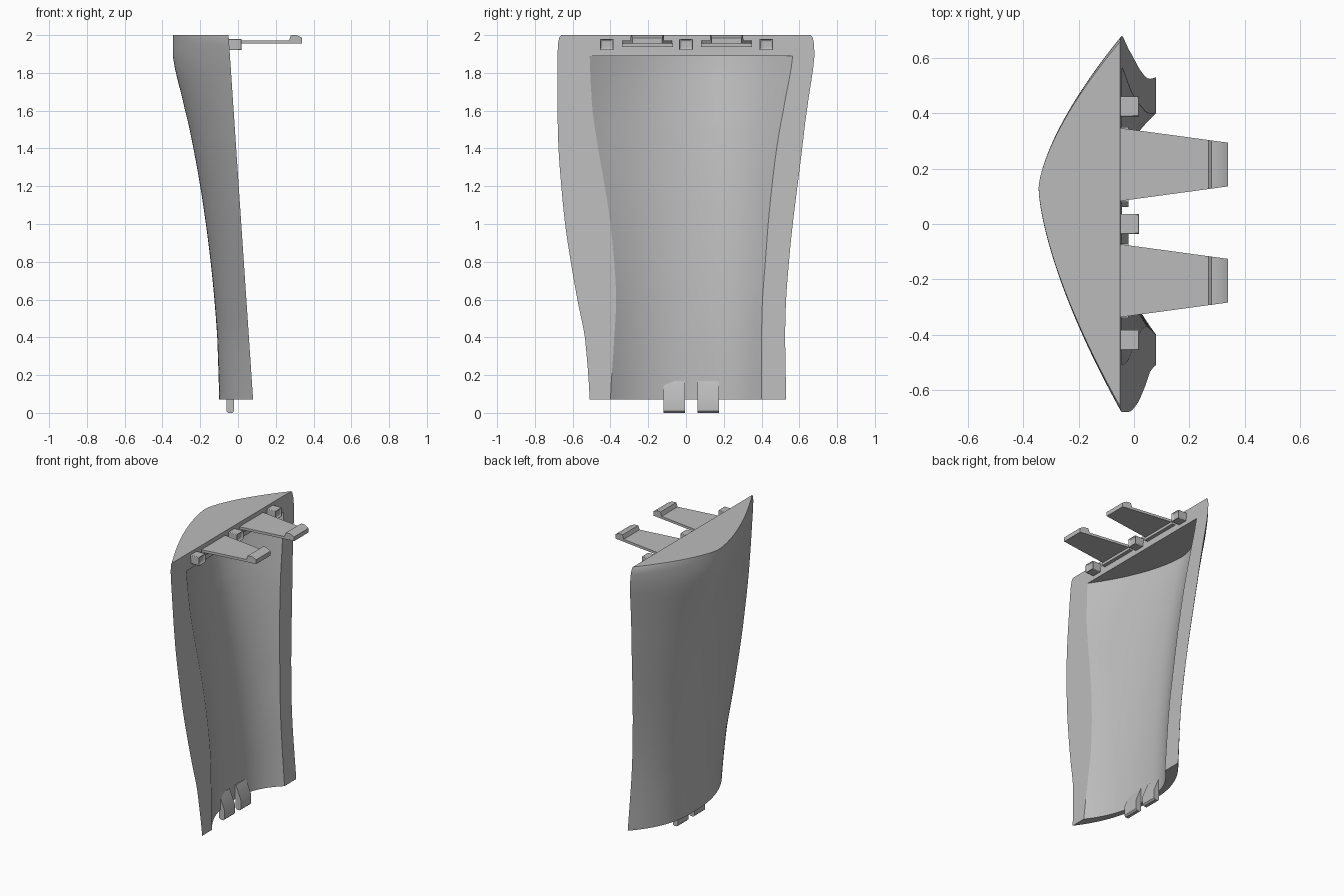
import bpy, bmesh, math

if "Cube" in bpy.data.objects:
    bpy.data.objects.remove(bpy.data.objects["Cube"], do_unlink=True)

GREY = (0.5, 0.5, 0.5, 1)
grey = bpy.data.materials.new("plain grey")
grey.use_nodes = True
grey.diffuse_color = GREY
grey.node_tree.nodes["Principled BSDF"].inputs["Base Color"].default_value = GREY


def finish(bm, name, bevel=0):
    """Turn a bmesh into a shaded object."""
    bmesh.ops.recalc_face_normals(bm, faces=bm.faces)
    mesh = bpy.data.meshes.new(name)
    bm.to_mesh(mesh)
    bm.free()
    mesh.materials.append(grey)
    obj = bpy.data.objects.new(name, mesh)
    bpy.context.collection.objects.link(obj)
    if bevel:
        mod = obj.modifiers.new("soft edges", "BEVEL")
        mod.width, mod.segments = bevel, 2
    bpy.ops.object.select_all(action="DESELECT")
    obj.select_set(True)
    bpy.context.view_layer.objects.active = obj
    bpy.ops.object.shade_smooth_by_angle(angle=math.radians(28))
    return obj


def prism(name, profile, low, high, bevel=0, socket=False):
    """Extrude an (x, z) profile between two y limits given as functions of x."""
    bm = bmesh.new()
    a = [bm.verts.new((x, low(x), z)) for x, z in profile]
    b = [bm.verts.new((x, high(x), z)) for x, z in profile]
    bm.faces.new(a)
    bm.faces.new(b)
    for i in range(len(a)):
        j = (i + 1) % len(a)
        bm.faces.new((a[i], a[j], b[j], b[i]))
    if socket:
        bmesh.ops.recalc_face_normals(bm, faces=bm.faces)
        end = max(bm.faces, key=lambda f: f.calc_center_median().x)
        bmesh.ops.inset_region(bm, faces=[end], thickness=0.015)
        bmesh.ops.translate(bm, verts=end.verts, vec=(-0.012, 0, 0))
    return finish(bm, name, bevel)


def box(x0, x1, z0, z1):
    return [(x0, z0), (x1, z0), (x1, z1), (x0, z1)]


def const(v):
    return lambda x: v


# Shell sections: height, back x, outer edges in y, inner edges in y
SECTIONS = [
    (0.07, -0.10, -0.51, 0.53, -0.40, 0.40),
    (0.40, -0.11, -0.535, 0.525, -0.38, 0.40),
    (0.60, -0.125, -0.575, 0.53, -0.37, 0.405),
    (0.80, -0.145, -0.61, 0.545, -0.38, 0.42),
    (1.00, -0.17, -0.64, 0.565, -0.40, 0.435),
    (1.20, -0.20, -0.66, 0.59, -0.43, 0.455),
    (1.40, -0.236, -0.675, 0.615, -0.465, 0.48),
    (1.60, -0.28, -0.68, 0.64, -0.495, 0.515),
    (1.89, -0.345, -0.68, 0.68, -0.51, 0.565),
]


def spline(p, q, r, s, t):
    """Smooth blend from q to r."""
    return [b + t * (c - a + t * (2 * a - 5 * b + 4 * c - d + t * (3 * (b - c) + d - a))) / 2
            if k else b + t * (c - b)
            for k, (a, b, c, d) in enumerate(zip(p, q, r, s))]


def refine(rows, steps=4):
    out = []
    for i in range(len(rows) - 1):
        ends = rows[max(i - 1, 0)], rows[i], rows[i + 1], rows[min(i + 2, len(rows) - 1)]
        out += [spline(*ends, k / steps) for k in range(steps)]
    return out + [list(rows[-1])]


def arc(bm, z, back, y0, y1, power, count=24):
    """One bowed row of vertices from the -y edge to the +y edge."""
    rim = 0.08 - 0.13 * (z - 0.07) / 1.93
    mid = 0.07 + 0.06 * (z - 0.07) / 1.93
    row = []
    for i in range(-count, count + 1):
        s = i / count
        y = mid + (s * (y1 - mid) if s > 0 else -s * (y0 - mid))
        row.append(bm.verts.new((back + (rim - back) * abs(s) ** power, y, z)))
    return row


def skin(bm, rows):
    for r, q in zip(rows, rows[1:]):
        for i in range(len(r) - 1):
            bm.faces.new((r[i], r[i + 1], q[i + 1], q[i]))


# Hollow bowed shell with a solid cap
bm = bmesh.new()
outer, inner = [], []
for z, back, o0, o1, i0, i1 in refine(SECTIONS):
    h = (z - 0.07) / 1.82
    outer.append(arc(bm, z, back, o0, o1, 2.4 - 0.9 * h))
    inner.append(arc(bm, z, back + 0.035 + 0.025 * h, i0, i1, 2.5 - 0.7 * h))
skin(bm, outer)
skin(bm, inner)
for e in (0, -1):
    skin(bm, [[r[e] for r in outer], [r[e] for r in inner]])
skin(bm, [outer[0], inner[0]])
cap = [outer[-1]] + [arc(bm, z, -0.345, -y, y, 1.5)
                     for z, y in ((1.95, 0.678), (1.985, 0.672), (2.0, 0.66))]
skin(bm, cap)
bm.faces.new(cap[-1])
bm.faces.new(inner[-1])
bm.faces.new([r[0] for r in cap] + [r[-1] for r in reversed(cap)] + [inner[-1][-1], inner[-1][0]])
finish(bm, "curved_shell")

# Two tapered latch tabs with hooked ends, each on a short root bar
HOOK = [(-0.06, 1.955), (0.34, 1.955), (0.34, 1.985), (0.31, 2.0),
        (0.28, 2.0), (0.27, 1.972), (-0.06, 1.972)]
for side, centre in (("left", 0.215), ("right", -0.205)):
    def half(x):
        return 0.132 - 0.053 * (x + 0.05) / 0.39
    prism("latch_tab_" + side, HOOK,
          lambda x: centre - half(x), lambda x: centre + half(x))
    prism("tab_root_" + side, box(-0.06, -0.02, 1.937, 1.957),
          const(centre - 0.135), const(centre + 0.135))

# Three small socket blocks
for i, y in enumerate((-0.42, 0, 0.425)):
    prism("socket_block_%d" % (i + 1), box(-0.06, 0.02, 1.92, 1.98),
          const(y - 0.036), const(y + 0.036), bevel=0.004, socket=True)

# Two wedge pegs at the foot
PEG = [(-0.062, 0.01), (-0.052, 0), (-0.03, 0), (-0.02, 0.01),
       (-0.02, 0.07), (-0.06, 0.17), (-0.08, 0.17), (-0.08, 0.075), (-0.062, 0.07)]
for name, y0, y1 in (("foot_peg_right", -0.12, -0.005), ("foot_peg_left", 0.062, 0.175)):
    prism(name, PEG, const(y0), const(y1))
